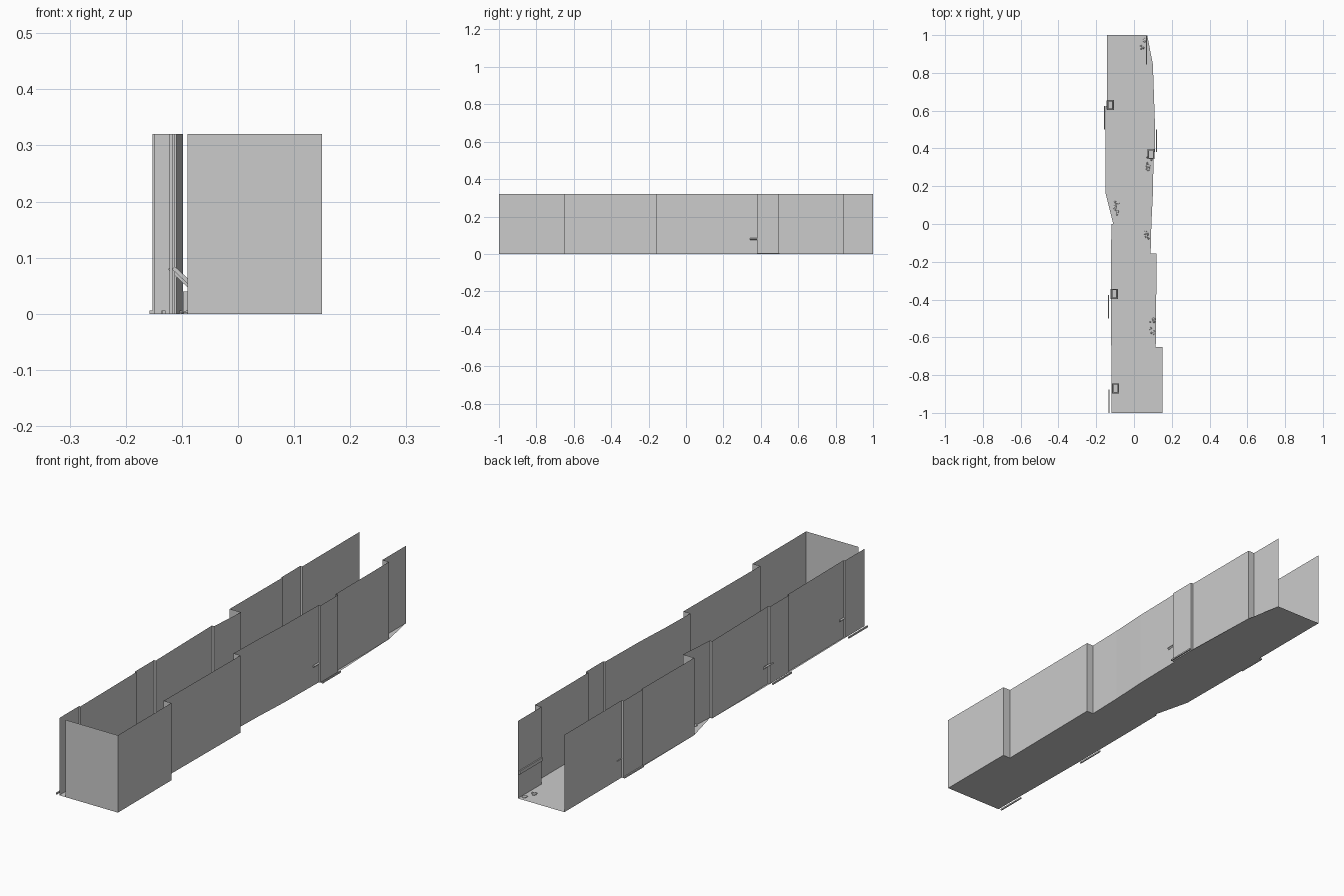
import bpy, bmesh, random
from mathutils import Vector, Matrix

cube = bpy.data.objects.get("Cube")
if cube:
    bpy.data.objects.remove(cube, do_unlink=True)

random.seed(4)
H = 0.32

grey = bpy.data.materials.new("plain_grey")
grey.use_nodes = True
colour = (0.6, 0.6, 0.6, 1)
grey.diffuse_color = colour
grey.node_tree.nodes["Principled BSDF"].inputs["Base Color"].default_value = colour


def finish(name, bm):
    mesh = bpy.data.meshes.new(name)
    bm.to_mesh(mesh)
    bm.free()
    mesh.materials.append(grey)
    obj = bpy.data.objects.new(name, mesh)
    bpy.context.collection.objects.link(obj)
    return obj


def wall(name, path):
    """Thin upright sheet following a plan path."""
    bm = bmesh.new()
    low = [bm.verts.new((x, y, 0)) for x, y in path]
    high = [bm.verts.new((x, y, H)) for x, y in path]
    for i in range(len(path) - 1):
        bm.faces.new((low[i], low[i + 1], high[i + 1], high[i]))
    return finish(name, bm)


def add_box(bm, centre, size, turn=Matrix()):
    m = Matrix.Translation(centre) @ turn @ Matrix.Diagonal((*size, 1))
    bmesh.ops.create_cube(bm, size=1, matrix=m)


# Plan outline of each side, running from front to back
left_path = [(-.118, -1), (-.118, -.87), (-.112, -.87), (-.115, -.5),
             (-.122, -.5), (-.122, -.375), (-.114, -.375), (-.12, 0),
             (-.11, 0), (-.098, .16), (-.15, .16), (-.147, .5),
             (-.152, .5), (-.152, .625), (-.143, .625), (-.143, 1)]
right_path = [(.15, -1), (.15, -.65), (.115, -.65), (.12, -.155),
              (.088, -.155), (.092, 0), (.10, .16), (.104, .38),
              (.112, .38), (.112, .495), (.10, .495), (.10, .845),
              (.07, .845), (.07, 1)]
wall("left_wall", left_path)
wall("right_wall", right_path)
wall("front_end_wall", [(-.09, -1), (.15, -1)])

# Floor sheet filling the plan outline
bm = bmesh.new()
bm.faces.new([bm.verts.new((x, y, 0)) for x, y in right_path + left_path[::-1]])
bmesh.ops.triangulate(bm, faces=bm.faces[:])
finish("floor", bm)


def lever(name, x, y, side):
    """Tilted rectangular handle poking through a wall joint."""
    bm = bmesh.new()
    turn = Matrix.Rotation(-side * 0.75, 4, 'Y')
    centre = Vector((x, y, .066))
    for s in (-1, 1):
        add_box(bm, centre + turn @ Vector((0, s * .023, 0)), (.046, .007, .007), turn)
        add_box(bm, centre + turn @ Vector((s * .02, 0, 0)), (.007, .05, .007), turn)
    finish(name, bm)


def sill_rail(name, x, y0, y1):
    """Flat strip lying just outside the wall."""
    bm = bmesh.new()
    add_box(bm, (x, (y0 + y1) / 2, .003), (.005, y1 - y0, .006))
    finish(name, bm)


joints = [("left_front", -.098, -.87, -1, -.132, -1, -.875),
          ("left_middle", -.105, -.37, -1, -.134, -.5, -.375),
          ("left_back", -.125, .63, -1, -.155, .5, .625),
          ("right_back", .09, .37, 1, .12, .38, .5)]
for name, x, y, side, rx, y0, y1 in joints:
    lever(name + "_lever", x, y, side)
    sill_rail(name + "_rail", rx, y0, y1)

# Low trim strip on the inner back right wall
bm = bmesh.new()
add_box(bm, (.067, .92, .105), (.005, .15, .014))
finish("back_wall_trim", bm)

# Scattered flat stones along the walls
for name, x, y in [("back_right_stones", .05, .95), ("middle_left_stones", -.09, .08),
                   ("middle_right_stones", .07, -.04), ("front_right_stones", .095, -.54),
                   ("right_joint_stones", .08, .33)]:
    bm = bmesh.new()
    for i in range(7):
        r = random.uniform(.004, .012)
        spot = Vector((x + random.uniform(-.015, .012), y + random.uniform(-.04, .04), 0))
        m = Matrix.Translation(spot) @ Matrix.Diagonal((r, r, .006, 1))
        bmesh.ops.create_icosphere(bm, subdivisions=1, radius=1, matrix=m)
    bmesh.ops.bisect_plane(bm, geom=bm.verts[:] + bm.edges[:] + bm.faces[:],
                           plane_co=(0, 0, 0), plane_no=(0, 0, -1), clear_outer=True)
    finish(name, bm)

# Small post beside the left wall
bm = bmesh.new()
add_box(bm, (-.094, .1, .02), (.008, .02, .04))
finish("left_post", bm)
